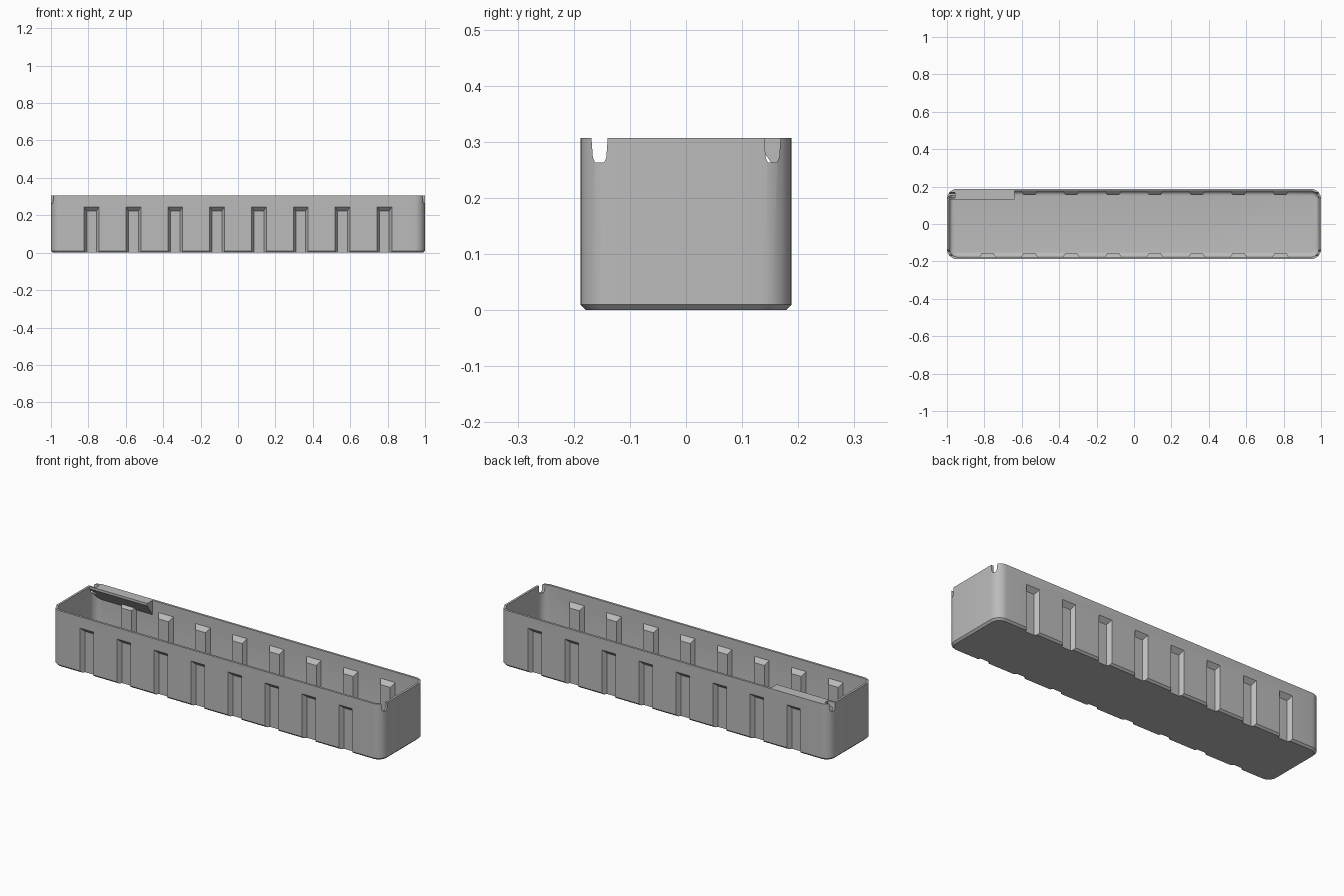
import bpy
import bmesh
from math import cos, sin, pi, radians

default = bpy.data.objects.get("Cube")
if default:
    bpy.data.objects.remove(default, do_unlink=True)

HX, HY, TOP = 1.0, 0.188, 0.307      # half length, half width, height
WALL, RADIUS = 0.012, 0.055
FILLET, FLOOR = 0.025, 0.012
SLOT_X = [(i - 3.5) * 0.2236 for i in range(8)]

grey = bpy.data.materials.new("plain grey")
grey.use_nodes = True
grey.diffuse_color = (0.5, 0.5, 0.5, 1)
grey.node_tree.nodes["Principled BSDF"].inputs["Base Color"].default_value = (0.5, 0.5, 0.5, 1)


def loft(name, loops):
    """Closed solid skinned through matching loops of points."""
    bm = bmesh.new()
    rings = [[bm.verts.new(p) for p in loop] for loop in loops]
    n = len(rings[0])
    for a, b in zip(rings, rings[1:]):
        for i in range(n):
            j = (i + 1) % n
            bm.faces.new((a[i], a[j], b[j], b[i]))
    bm.faces.new(rings[0][::-1])
    bm.faces.new(rings[-1])
    bmesh.ops.recalc_face_normals(bm, faces=bm.faces)
    mesh = bpy.data.meshes.new(name)
    bm.to_mesh(mesh)
    bm.free()
    mesh.materials.append(grey)
    obj = bpy.data.objects.new(name, mesh)
    bpy.context.collection.objects.link(obj)
    return obj


def rounded_rect(inset, z, steps=8):
    """Rounded rectangle loop, inset from the outer footprint."""
    r = RADIUS - inset
    pts = []
    for q, (sx, sy) in enumerate(((1, 1), (-1, 1), (-1, -1), (1, -1))):
        for k in range(steps + 1):
            a = (q + k / steps) * pi / 2
            pts.append((sx * (HX - RADIUS) + r * cos(a),
                        sy * (HY - RADIUS) + r * sin(a), z))
    return pts


def subtract(target, cutter):
    """Cut one solid out of another and discard the cutter."""
    cutter.hide_render = True
    mod = target.modifiers.new("cut", 'BOOLEAN')
    mod.operation = 'DIFFERENCE'
    mod.solver = 'EXACT'
    mod.object = cutter
    bpy.context.view_layer.objects.active = target
    bpy.ops.object.modifier_apply(modifier=mod.name)
    bpy.data.objects.remove(cutter, do_unlink=True)


def slot(x, side, depth, half, top):
    """Tapered upright slot with sloping sides and a sloping top."""
    loops = []
    for d in (-0.01, depth):
        w = half - 0.64 * d
        z = top - d
        y = side * (HY - d)
        loops.append([(x - w, y, -0.02), (x + w, y, -0.02), (x + w, y, z), (x - w, y, z)])
    return loft("slot_cutter", loops)


# Outer body with a chamfered foot
tray = loft("tray", [rounded_rect(0.01, 0), rounded_rect(0, 0.01), rounded_rect(0, TOP)])

# Inner cavity with a rounded floor edge
fillet = [rounded_rect(WALL + FILLET * (1 - sin(a)), FLOOR + FILLET * (1 - cos(a)))
          for a in [k / 5 * pi / 2 for k in range(6)]]
cavity = loft("cavity_cutter", fillet + [rounded_rect(WALL, TOP + 0.02)])

# Slots pressed into both long walls, showing as ribs inside
for side in (-1, 1):
    for x in SLOT_X:
        subtract(tray, slot(x, side, 0.022, 0.04, 0.245))
        subtract(cavity, slot(x, side, 0.022 + WALL, 0.052, 0.262))

# Label shelf with a sloping underside in one back corner
profile = [(0.13, TOP + 0.04), (0.13, 0.294), (0.20, 0.194), (0.20, TOP + 0.04)]
subtract(cavity, loft("shelf", [[(x, y, z) for y, z in profile] for x in (-1.05, -0.64)]))
subtract(tray, cavity)

# Small rim notches near each corner of the end walls
notch = [(-0.015, TOP + 0.02), (-0.0145, TOP), (-0.012, 0.272), (-0.008, 0.263),
         (0.008, 0.263), (0.012, 0.272), (0.0145, TOP), (0.015, TOP + 0.02)]
for end in (-1, 1):
    for side in (-1, 1):
        subtract(tray, loft("notch_cutter", [
            [(end * x, side * 0.154 + y, z) for y, z in notch] for x in (0.957, 1.05)]))

bpy.ops.object.select_all(action='DESELECT')
tray.select_set(True)
bpy.context.view_layer.objects.active = tray
bpy.ops.object.shade_smooth_by_angle(angle=radians(25))
